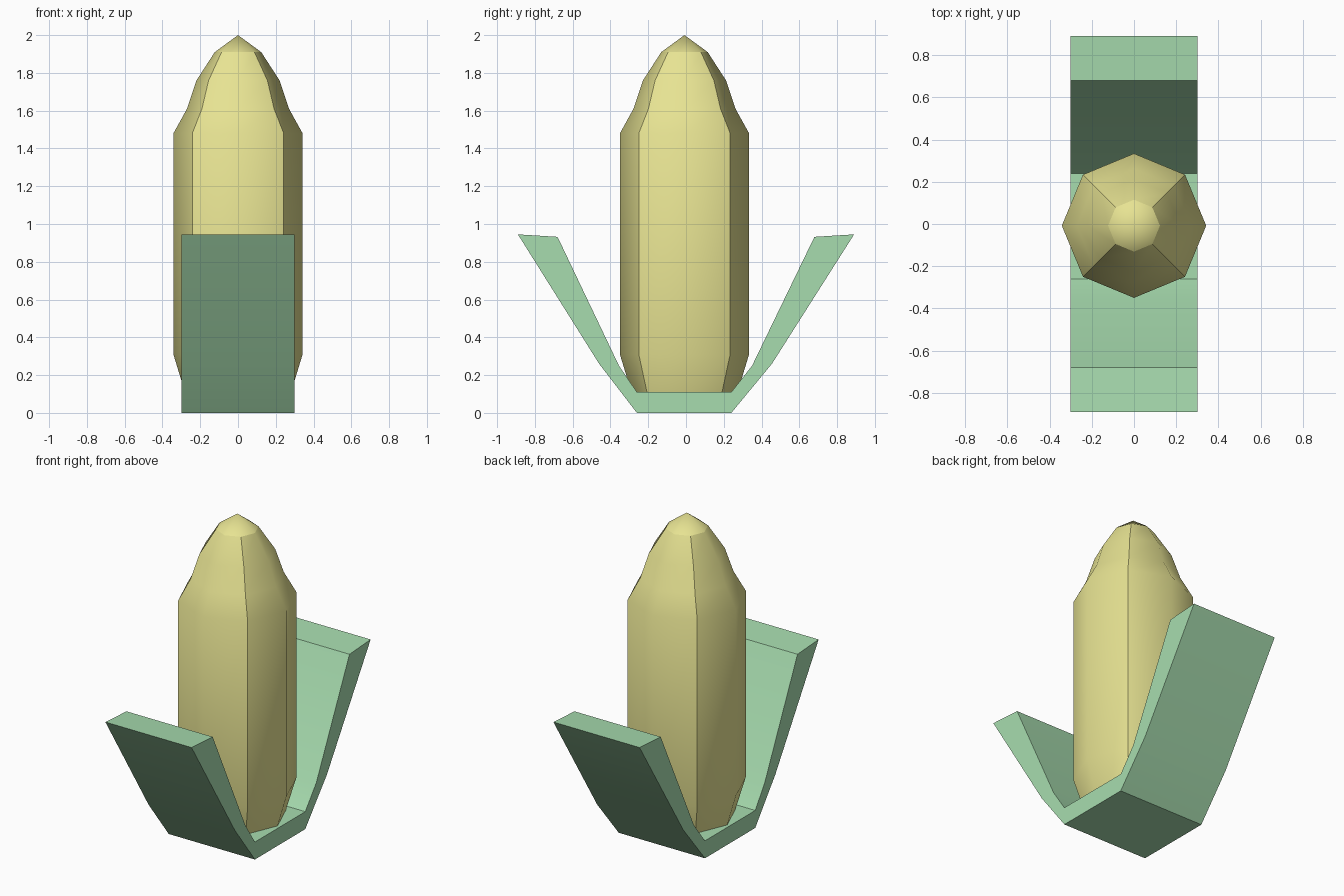
import bpy, bmesh
from math import cos, sin, pi

if "Cube" in bpy.data.objects:
    bpy.data.objects.remove(bpy.data.objects["Cube"])


def finish(bm, name, color):
    bmesh.ops.recalc_face_normals(bm, faces=bm.faces[:])
    mesh = bpy.data.meshes.new(name)
    bm.to_mesh(mesh)
    bm.free()
    obj = bpy.data.objects.new(name, mesh)
    bpy.context.collection.objects.link(obj)
    mat = bpy.data.materials.new(name + "_color")
    mat.diffuse_color = (*color, 1)
    mat.use_nodes = True
    mat.node_tree.nodes["Principled BSDF"].inputs["Base Color"].default_value = mat.diffuse_color
    mesh.materials.append(mat)
    return obj


# Cob: eight-sided lathe, hard creases on the diagonal corners and under the tip
SIDES, CENTRE_Y = 8, -0.008
profile = [(0.275, 0.09), (0.342, 0.31), (0.342, 1.48),
           (0.27, 1.61), (0.22, 1.76), (0.123, 1.91)]
bm = bmesh.new()
rings = [[bm.verts.new((r * cos(2 * pi * i / SIDES),
                        CENTRE_Y + r * sin(2 * pi * i / SIDES), z))
          for i in range(SIDES)] for r, z in profile]
tip = bm.verts.new((0, CENTRE_Y, 2.0))
bm.faces.new(rings[0])
for i in range(SIDES):
    j = (i + 1) % SIDES
    for low, high in zip(rings, rings[1:]):
        bm.faces.new((low[i], low[j], high[j], high[i]))
    bm.faces.new((rings[-1][i], rings[-1][j], tip))
for f in bm.faces:
    f.smooth = True
for i in range(SIDES):
    for ring in (rings[0], rings[-1]):
        bm.edges.get((ring[i], ring[(i + 1) % SIDES])).smooth = False
    if i % 2:
        for low, high in zip(rings, rings[1:]):
            bm.edges.get((low[i], high[i])).smooth = False
finish(bm, "cob", (0.8, 0.77, 0.29))

# Husk: bent strip of constant width, one cross-section extruded along x
HALF_WIDTH = 0.3
outer = [(-0.89, 0.945), (-0.46, 0.26), (-0.26, 0.005),
         (0.24, 0.005), (0.455, 0.26), (0.89, 0.945)]
inner = [(-0.68, 0.932), (-0.355, 0.25), (-0.26, 0.11),
         (0.24, 0.11), (0.35, 0.25), (0.68, 0.932)]
outer = [(y, 0 if z < 0.01 else z) for y, z in outer]
bm = bmesh.new()
sections = [[bm.verts.new((x, y, z)) for x, (y, z) in
             ((-HALF_WIDTH, o), (HALF_WIDTH, o), (HALF_WIDTH, n), (-HALF_WIDTH, n))]
            for o, n in zip(outer, inner)]
for a, b in zip(sections, sections[1:]):
    for k in range(4):
        m = (k + 1) % 4
        bm.faces.new((a[k], a[m], b[m], b[k]))
bm.faces.new(sections[0])
bm.faces.new(sections[-1])
husk = finish(bm, "husk", (0.39, 0.72, 0.43))
bpy.context.view_layer.objects.active = husk
husk.select_set(True)
bpy.ops.object.shade_smooth_by_angle(angle=pi / 6)
